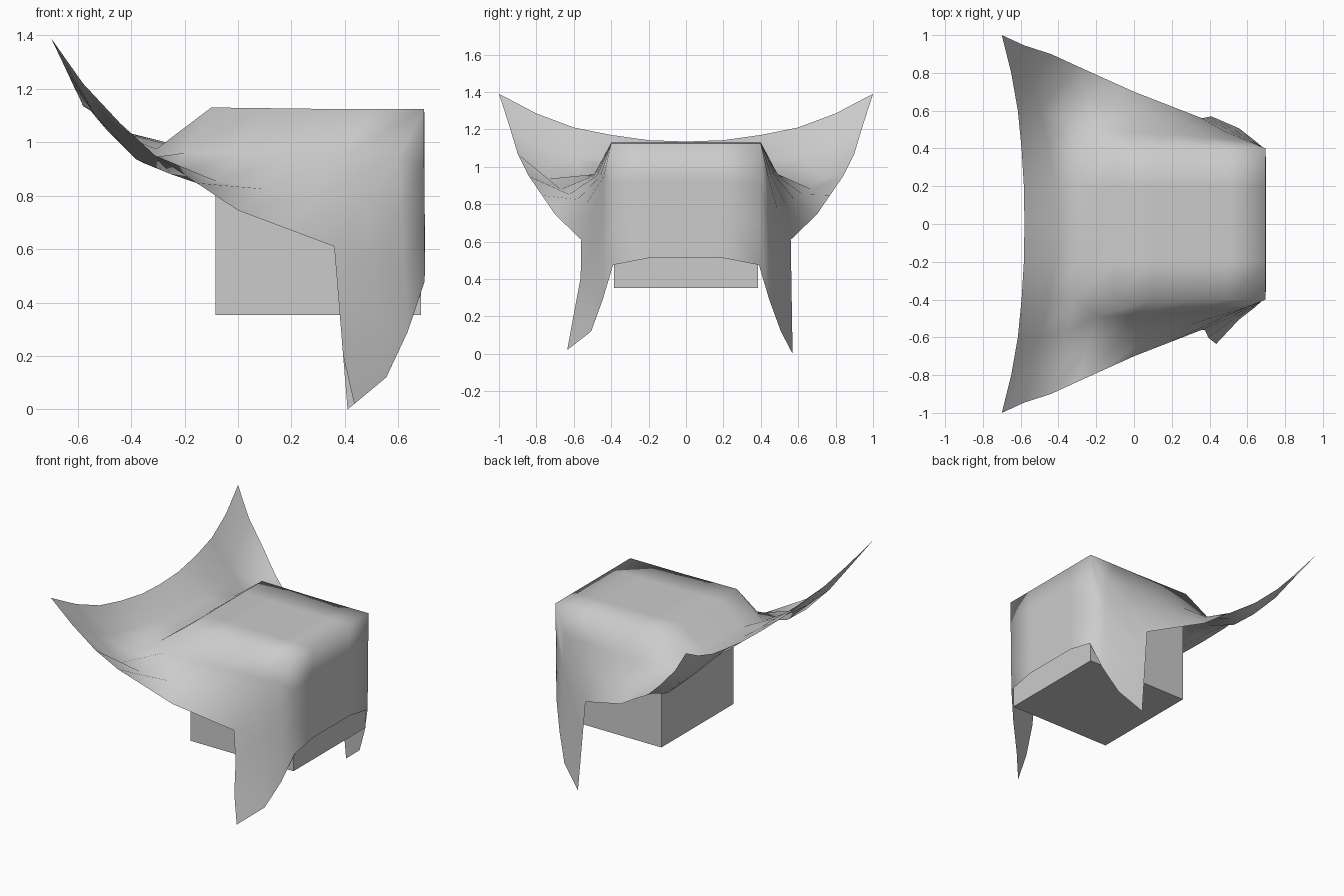
import bpy, bmesh
from mathutils import Vector

if "Cube" in bpy.data.objects:
    bpy.data.objects.remove(bpy.data.objects["Cube"])

# Box that the cloth is draped over
bpy.ops.mesh.primitive_cube_add(size=0.77, location=(0.3, 0, 0.738))
bpy.context.object.name = "box"

# Half cross-sections of the cloth, from the pinned edge (0) to the hanging
# front edge (10). Columns: centre, mid-top, box edge, two on the flank, border.
COLS = [0, 1, 2, 3, 4, 5]
SECTIONS = {
    0: [(-.58, 0, 1.135), (-.583, .2, 1.142), (-.595, .4, 1.17), (-.615, .6, 1.21), (-.65, .8, 1.285), (-.7, 1, 1.39)],
    1: [(-.41, 0, 1.035), (-.42, .2, 1.035), (-.45, .39, 1.04), (-.495, .59, 1.05), (-.535, .77, 1.10), (-.58, .945, 1.22)],
    2: [(-.27, 0, 1.0), (-.275, .2, .995), (-.305, .39, .975), (-.36, .57, .925), (-.38, .74, .935), (-.44, .9, 1.07)],
    3: [(-.1, 0, 1.13), (-.1, .2, 1.13), (-.1, .4, 1.13), (-.2, .49, .96), (-.25, .67, .88), (-.31, .84, .95)],
    5: [(.3, 0, 1.125), (.3, .2, 1.125), (.3, .4, 1.125), (.2, .475, .955), (.1, .58, .825), (0, .70, .745)],
    7: [(.697, 0, 1.125), (.697, .2, 1.125), (.697, .4, 1.125), (.6, .44, .95), (.48, .49, .77), (.36, .56, .61)],
    10: [(.7, 0, .512), (.7, .2, .512), (.697, .39, .475), (.635, .445, .29), (.555, .507, .12), (.41, .57, 0)],
}


def sample(keys, values, t):
    """Linear interpolation through keyed points."""
    for k0, k1, a, b in zip(keys, keys[1:], values, values[1:]):
        if t <= k1:
            return a.lerp(b, (t - k0) / (k1 - k0))


def cloth_point(row, col):
    keys = list(SECTIONS)
    across = [sample(COLS, [Vector(p) for p in SECTIONS[k]], abs(col)) for k in keys]
    p = sample(keys, across, row)
    if col < 0:
        p.y = -p.y
    return p


# Draped cloth: a 10 x 10 sheet
bm = bmesh.new()
grid = [[bm.verts.new(cloth_point(r, c)) for c in range(-5, 6)] for r in range(11)]
grid[10][0].co = (.435, -.635, .02)  # one hanging corner swings out more
grid[9][0].co.y -= .035
for r in range(10):
    for c in range(10):
        bm.faces.new((grid[r][c], grid[r + 1][c], grid[r + 1][c + 1], grid[r][c + 1]))
for f in bm.faces:
    f.smooth = True
mesh = bpy.data.meshes.new("draped_cloth")
bm.to_mesh(mesh)
bm.free()
cloth = bpy.data.objects.new("draped_cloth", mesh)
bpy.context.collection.objects.link(cloth)
